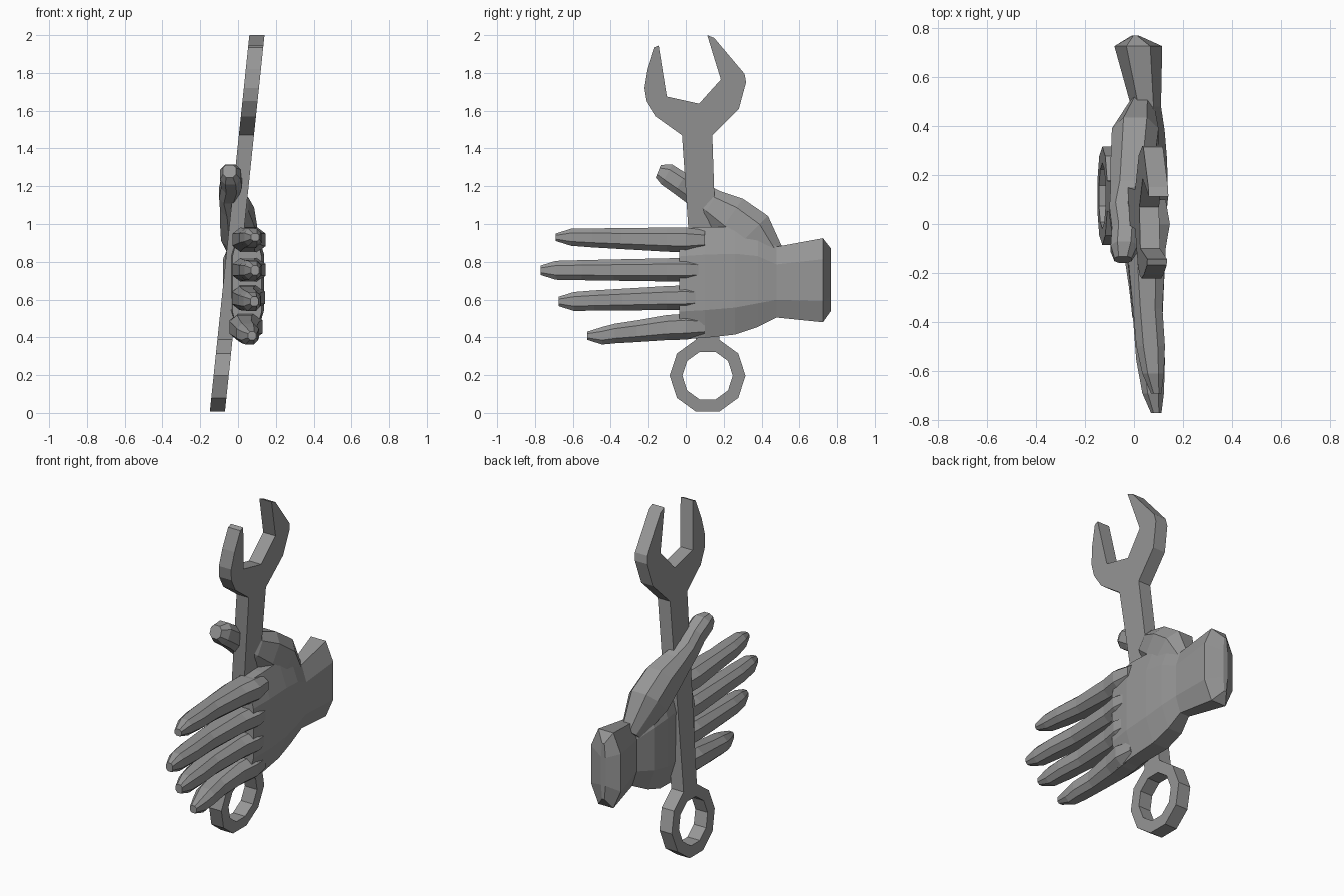
import bpy, bmesh, math
from mathutils import Vector, Matrix

if "Cube" in bpy.data.objects:
    bpy.data.objects.remove(bpy.data.objects["Cube"])

grey = bpy.data.materials.new("grey")
grey.diffuse_color = (0.31, 0.31, 0.31, 1)
grey.use_nodes = True
grey.node_tree.nodes["Principled BSDF"].inputs["Base Color"].default_value = grey.diffuse_color


def loft(name, rings):
    """Skin octagonal rings: (centre, width direction, half width, half thickness in x)."""
    bm = bmesh.new()
    loops = []
    for c, u, w, t in rings:
        k = [(-1, -.5), (-.5, -1), (.5, -1), (1, -.5), (1, .5), (.5, 1), (-.5, 1), (-1, .5)]
        loops.append([bm.verts.new(Vector(c) + Vector((a * t, 0, 0)) + Vector(u) * (b * w))
                      for a, b in k])
    for p, q in zip(loops, loops[1:]):
        for i in range(8):
            j = (i + 1) % 8
            bm.faces.new((p[i], p[j], q[j], q[i]))
    bm.faces.new(loops[0])
    bm.faces.new(loops[-1])
    bmesh.ops.recalc_face_normals(bm, faces=bm.faces)
    me = bpy.data.meshes.new(name)
    bm.to_mesh(me)
    bm.free()
    me.materials.append(grey)
    ob = bpy.data.objects.new(name, me)
    bpy.context.collection.objects.link(ob)
    return ob


def along_y(name, sections):
    """Loft upright sections given as (y, x0, x1, z0, z1)."""
    return loft(name, [(((x0 + x1) / 2, y, (z0 + z1) / 2), (0, 0, 1), (z1 - z0) / 2, (x1 - x0) / 2)
                       for y, x0, x1, z0, z1 in sections])


# Palm with flared wrist
hand = along_y("hand", [
    (.768, -.01, .02, .54, .87),
    (.725, -.08, .115, .48, .925),
    (.48, -.012, .11, .505, .88),
    (.38, -.06, .125, .455, .955),
    (.26, -.065, .135, .415, .985),
    (.10, -.04, .138, .397, .985),
    (-.035, -.03, .125, .39, .975)])

# Fingers: tip y, base z range, tip z range, outward shift
parts = []
for name, tip, b0, b1, t0, t1, s in [
        ("index_finger", -.69, .85, .982, .885, .975, .004),
        ("middle_finger", -.77, .695, .82, .705, .805, .004),
        ("ring_finger", -.675, .545, .675, .54, .64, 0),
        ("little_finger", -.525, .388, .525, .362, .455, -.012)]:
    def at(y, x0, x1, f, shrink=0):
        return (y, x0 + s, x1 + s, b0 + (t0 - b0) * f + shrink, b1 + (t1 - b1) * f - shrink)
    parts.append(along_y(name, [
        at(.10, -.02, .125, 0, .015),
        at(0, -.032, .142, 0),
        at(-.10, -.032, .125, .1),
        at(tip * .5, -.008, .112, .5),
        at(tip * .72, .005, .122, .75),
        at(tip + .08, .03, .118, 1),
        at(tip, .065, .108, 1, .025)]))

# Thumb sweeping up from the heel of the hand and behind the handle
path = [(.03, .47, .80, .07, .05), (.005, .345, .955, .125, .095), (-.005, .235, 1.04, .115, .09),
        (-.02, .13, 1.105, .085, .075), (-.05, .05, 1.165, .07, .05),
        (-.035, -.03, 1.215, .062, .055), (-.04, -.10, 1.262, .06, .055),
        (-.045, -.145, 1.28, .036, .035)]
rings = []
for i, (x, y, z, w, t) in enumerate(path):
    a, b = path[max(i - 1, 0)], path[min(i + 1, len(path) - 1)]
    d = Vector((0, b[1] - a[1], b[2] - a[2])).normalized()
    rings.append(((x, y, z), (0, d.z, -d.y), w, t))
parts.append(loft("thumb", rings))

# Fuse fingers and thumb into the palm
bpy.context.view_layer.objects.active = hand
for p in parts:
    m = hand.modifiers.new("fuse", 'BOOLEAN')
    m.operation, m.solver, m.object = 'UNION', 'EXACT', p
    bpy.ops.object.modifier_apply(modifier=m.name)
    bpy.data.objects.remove(p)

# Wrench outline: open jaw, handle, then a ten-sided ring end with a hole
cy, cz = .115, .197


def arc(r, degrees):
    return [(cy + r * math.cos(math.radians(a)), cz + r * math.sin(math.radians(a))) for a in degrees]


jaw = [(-.02, 1.47), (-.16, 1.57), (-.21, 1.65), (-.222, 1.72), (-.205, 1.82), (-.168, 1.935),
       (-.143, 1.945), (-.10, 1.675), (.07, 1.637), (.185, 1.765), (.113, 2.0), (.15, 1.985),
       (.31, 1.795), (.318, 1.75), (.28, 1.61), (.14, 1.47)]
outline = jaw + arc(.2, range(72, -253, -36))
curve = bpy.data.curves.new("wrench", 'CURVE')
curve.dimensions, curve.fill_mode, curve.extrude = '2D', 'BOTH', .04
for pts in (outline, arc(.133, range(0, 360, 36))):
    sp = curve.splines.new('POLY')
    sp.points.add(len(pts) - 1)
    for v, (a, b) in zip(sp.points, pts):
        v.co = (a, b, 0, 1)
    sp.use_cyclic_u = True
tmp = bpy.data.objects.new("wrench_outline", curve)
bpy.context.collection.objects.link(tmp)
mesh = bpy.data.meshes.new_from_object(tmp.evaluated_get(bpy.context.evaluated_depsgraph_get()))
bpy.data.objects.remove(tmp)

# Stand the wrench up, leaning slightly to +x
mesh.transform(Matrix(((0, .105, 1, -.11), (1, 0, 0, 0), (0, 1, 0, 0), (0, 0, 0, 1))))
bm = bmesh.new()
bm.from_mesh(mesh)
bmesh.ops.remove_doubles(bm, verts=bm.verts, dist=.0005)
bmesh.ops.recalc_face_normals(bm, faces=bm.faces)
for f in bm.faces:
    f.smooth = False
bm.to_mesh(mesh)
bm.free()
mesh.materials.clear()
mesh.materials.append(grey)
bpy.context.collection.objects.link(bpy.data.objects.new("wrench", mesh))
